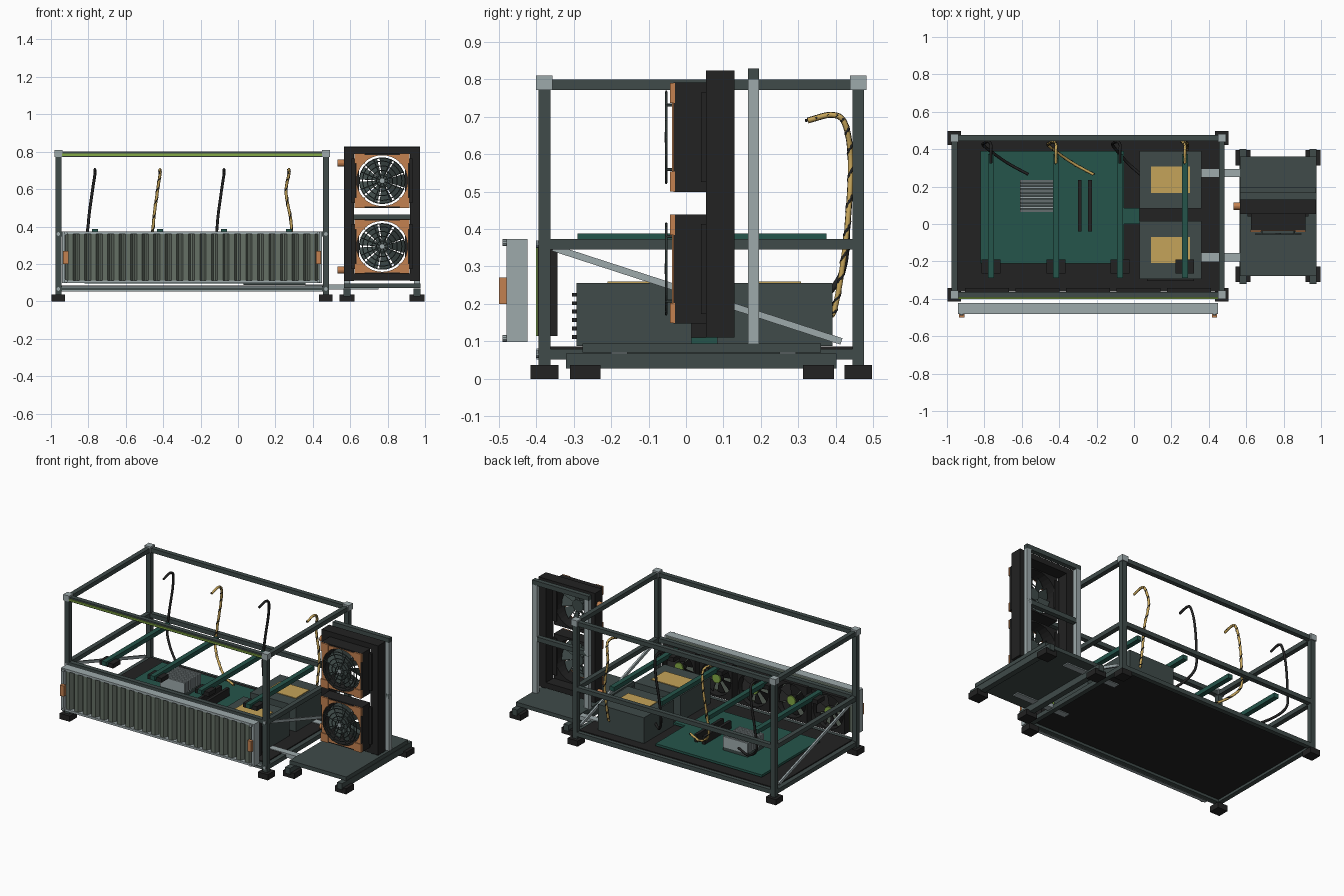
import bpy, bmesh, math
from mathutils import Vector, Matrix

old = bpy.data.objects.get("Cube")
if old:
    bpy.data.objects.remove(old, do_unlink=True)


def material(name, r, g, b):
    m = bpy.data.materials.new(name)
    m.use_nodes = True
    m.diffuse_color = (r, g, b, 1)
    node = next(n for n in m.node_tree.nodes if n.type == 'BSDF_PRINCIPLED')
    node.inputs["Base Color"].default_value = (r, g, b, 1)
    return m


iron = material("dark iron", .05, .07, .067)
black = material("black", .016, .016, .016)
steel = material("light steel", .34, .4, .41)
orange = material("copper orange", .55, .22, .08)
gold = material("gold", .56, .37, .1)
board = material("board green", .018, .09, .07)
sheet = material("grey green sheet", .13, .16, .13)
lime = material("lime", .23, .4, .06)


def finish(name, bm, mat):
    bmesh.ops.recalc_face_normals(bm, faces=bm.faces)
    mesh = bpy.data.meshes.new(name)
    bm.to_mesh(mesh)
    bm.free()
    mesh.materials.append(mat)
    ob = bpy.data.objects.new(name, mesh)
    bpy.context.collection.objects.link(ob)
    return ob


def box(name, mat, x, y, z):
    """Box from three (low, high) ranges."""
    bm = bmesh.new()
    bmesh.ops.create_cube(bm, size=1)
    for v in bm.verts:
        v.co = [r[0] if c < 0 else r[1] for c, r in zip(v.co, (x, y, z))]
    return finish(name, bm, mat)


def around(c, half):
    return (c - half, c + half)


def rod(name, mat, centre, axis, radius, length, sides=16):
    bm = bmesh.new()
    turn = Vector(axis).to_track_quat('Z', 'Y').to_matrix().to_4x4()
    bmesh.ops.create_cone(bm, cap_ends=True, segments=sides, radius1=radius, radius2=radius,
                          depth=length, matrix=Matrix.Translation(centre) @ turn)
    return finish(name, bm, mat)


def tube(name, mat, points, radius, closed=False):
    cu = bpy.data.curves.new(name, 'CURVE')
    cu.dimensions = '3D'
    cu.bevel_depth = radius
    cu.bevel_resolution = 1
    cu.use_fill_caps = True
    s = cu.splines.new('POLY')
    s.points.add(len(points) - 1)
    for p, co in zip(s.points, points):
        p.co = (*co, 1)
    s.use_cyclic_u = closed
    cu.materials.append(mat)
    ob = bpy.data.objects.new(name, cu)
    bpy.context.collection.objects.link(ob)
    return ob


def holed_plate(name, mat, cx, cz, half, radius, y0, y1, seg=32):
    """Square plate with a round hole, facing y."""
    bm = bmesh.new()
    rings = []
    for i in range(seg):
        a = math.tau * i / seg
        c, s = math.cos(a), math.sin(a)
        k = half / max(abs(c), abs(s))
        rings.append([bm.verts.new((cx + r * c, y, cz + r * s))
                      for r, y in ((k, y0), (k, y1), (radius, y1), (radius, y0))])
    for a, b in zip(rings, rings[1:] + rings[:1]):
        for j in range(4):
            n = (j + 1) % 4
            bm.faces.new((a[j], a[n], b[n], b[j]))
    return finish(name, bm, mat)


def circle(cx, y, cz, r, n=32):
    return [(cx + r * math.cos(math.tau * i / n), y, cz + r * math.sin(math.tau * i / n))
            for i in range(n)]


def rotor(name, mat, cx, y, cz, r, count=9):
    """Pitched fan blades around a hub."""
    bm = bmesh.new()
    for i in range(count):
        a, w = math.tau * i / count, .42 * math.tau / count
        corners = [(r * .25, -w, .01), (r, -w, .012), (r, 0, 0), (r, w, -.012), (r * .25, w, -.01)]
        bm.faces.new([bm.verts.new((cx + q * math.cos(a + t), y + d, cz + q * math.sin(a + t)))
                      for q, t, d in corners])
    ob = finish(name, bm, mat)
    ob.modifiers.new("thickness", 'SOLIDIFY').thickness = .003
    rod(name + "_hub", mat, (cx, y, cz), (0, 1, 0), r * .32, .03)


# Main open frame: posts, rails, corner blocks and feet
left, right, front, rear = -.96, .47, -.378, .46
for x in (left, right):
    for y in (front, rear):
        box("frame_post", iron, around(x, .016), around(y, .016), (.03, .8))
        box("corner_block", steel, around(x, .022), around(y, .022), (.772, .81))
        box("frame_foot", black, around(x, .036), around(y, .037), (0, .037))
    for z in (.066, .36, .786):
        box("side_rail", iron, around(x, .015), (front, rear), around(z, .014))
        rod("rail_screw", steel, (x, front - .018, z), (0, 1, 0), .01, .008, 10)
    # Diagonal side brace
    brace = box("side_brace", steel, around(0, .006), around(0, .405), around(0, .009))
    brace.location = (x, .03, .225)
    brace.rotation_euler.x = -math.atan2(.25, .77)
for y in (front, rear):
    for z in (.066, .36, .786):
        box("long_rail", iron, (left, right), around(y, .015), around(z, .014))
box("light_strip", lime, (-.94, .45), (-.401, -.393), (.778, .79))
for z in (.056, .077):
    box("front_rail_edge", steel, (-.94, .45), (-.399, -.392), around(z, .004))
box("deck", black, (-.945, .455), (-.362, .45), (.068, .086))

# Corrugated front panel
box("panel_back", sheet, (-.935, .44), (-.445, -.423), (.1, .37))
for z in (.105, .367):
    box("panel_edge", steel, (-.94, .45), (-.48, -.423), around(z, .007))
for x in (-.932, .442):
    box("panel_side", steel, around(x, .008), (-.48, -.423), (.098, .374))
bm = bmesh.new()
ribs, start, pitch = 22, -.922, .0616
edge = []
for i in range(ribs):
    for t, y in ((0, -.45), (.2, -.475), (.65, -.475), (.85, -.45)):
        edge.append((start + (i + t) * pitch, y))
cols = [[bm.verts.new((x, y, z)) for z in (.112, .36)] for x, y in edge]
for a, b in zip(cols, cols[1:]):
    bm.faces.new((a[0], b[0], b[1], a[1]))
finish("panel_ribs", bm, sheet)
for x in (-.921, .431):
    box("panel_handle", orange, around(x, .014), (-.5, -.478), (.2, .27))
    for z in (.108, .364):
        rod("panel_screw", steel, (x, -.484, z), (0, 1, 0), .009, .012, 10)

# Row of intake fans behind the panel
for i in range(5):
    x, z = -.245 + (i - 2) * .27, .232
    holed_plate("intake_fan_housing", black, x, z, .118, .108, -.396, -.343)
    holed_plate("intake_fan_rim", lime, x, z, .118, .11, -.401, -.396)
    rotor("intake_fan_rotor", black, x, -.37, z, .1, 7)
    rod("intake_fan_cap", lime, (x, -.35, z), (0, 1, 0), .03, .008)

# Circuit board, heat sink and memory
box("circuit_board", board, (-.82, -.053), (-.21, .39), (.095, .11))
box("circuit_board_tab", board, (-.053, .03), (0, .085), (.095, .11))
box("heat_sink_base", iron, (-.61, -.43), (.065, .235), (.11, .135))
for i in range(10):
    box("heat_sink_fin", steel, (-.61, -.43), around(.07 + i * .0178, .005), (.13, .2))
for x in (-.29, -.235):
    box("memory_stick", black, around(x, .01), (-.04, .235), (.11, .16))

# Power supplies
for y in (-.139, .237):
    box("power_supply", iron, (.03, .36), around(y, .154), (.088, .256))
    box("power_supply_label", gold, (.09, .3), around(y, .07), (.256, .26))
for i in range(6):
    box("power_supply_vent", black, (.07, .32), (-.305, -.29), around(.112 + i * .0225, .005))


def smooth_path(keys, steps=12):
    """Catmull-Rom interpolation through key points."""
    k = [Vector(p) for p in keys]
    k = [k[0] * 2 - k[1]] + k + [k[-1] * 2 - k[-2]]
    out = []
    for a, b, c, d in zip(k, k[1:], k[2:], k[3:]):
        for i in range(steps):
            t = i / steps
            out.append(.5 * (2 * b + (c - a) * t + (2 * a - 5 * b + 4 * c - d) * t * t
                             + (3 * b - a - 3 * c + d) * t ** 3))
    return out + [k[-2]]


# Card mounting bars and their hooked cables
for i, x in enumerate((-.765, -.417, -.075, .272)):
    box("card_bar", board, around(x, .016), (-.29, .375), (.36, .388))
    box("card_socket", black, around(x, .05), (-.265, -.19), (.346, .374))
    sx = min(.035, x + .2) if x < 0 else x + .01
    bend = x - .035 if x < 0 else x + .012
    path = smooth_path([(sx, .265 if x < 0 else .38, .17),
                        (sx * .5 + bend * .5, .33 if x < 0 else .395, .18),
                        (bend, .415, .28), (bend, .432, .42), (x - .015, .44, .58),
                        (x, .425, .68), (x, .39, .705), (x, .325, .69)])
    tube("cable", gold if i % 2 else black, path, .008)
    if i % 2:
        twist = [p + Vector((math.cos(n * 1.1), math.sin(n * 1.1), 0)) * .006
                 for n, p in enumerate(path)]
        tube("cable_braid", black, twist, .004)

# Side platform with feet and linking bars
box("platform", iron, (.567, .975), (-.277, .36), (.07, .095))
for x in (.583, .957):
    box("platform_runner", iron, around(x, .018), (-.32, .402), (.027, .068))
    for y in (-.269, .354):
        box("platform_foot", black, around(x, .04), around(y, .041), (0, .037))
    # Rear stand of the cooling tower
    box("tower_post", steel, around(x, .017), (.165, .195), (.09, .8))
for z in (.814, .45):
    box("tower_crossbar", iron, (.566, .974), (.165, .195), around(z, .015))
for y in (-.178, .272):
    box("link_bar", steel, (.36, .75), around(y, .022), (.063, .09))

# Cooling tower frame
for x in (.593, .947):
    box("tower_side", black, around(x, .027), (.053, .13), (.11, .823))
for z in (.13, .806):
    box("tower_end", black, (.566, .974), (.053, .13), around(z, .018))
for z in (.168, .74):
    rod("hose_fitting", orange, (.555, .095, z), (1, 0, 0), .019, .045)

# Two large tower fans with copper rims and wire guards
cx = .771
for cz in (.2935, .645):
    holed_plate("tower_fan_housing", black, cx, cz, .146, .138, -.034, .053)
    holed_plate("tower_fan_rim", orange, cx, cz, .138, .136, -.038, -.034)
    for sx in (-1, 1):
        box("tower_fan_bracket", black, around(cx + sx * .143, .02), (.04, .06), around(cz, .12))
        for sz in (-1, 1):
            box("fan_corner_pad", orange, around(cx + sx * .12, .027), (-.043, -.03),
                around(cz + sz * .118, .027))
    rotor("tower_fan_rotor", iron, cx, 0, cz, .122)
    for r in (.03, .055, .08, .105, .122):
        tube("guard_ring", iron, circle(cx, -.053, cz, r), .003, True)
    for i in range(4):
        a = math.pi * (i + .5) / 4
        rod("guard_spoke", iron, (cx, -.053, cz), (math.cos(a), 0, math.sin(a)), .003, .25, 6)
    rod("guard_cap", steel, (cx, -.053, cz), (0, 1, 0), .014, .008)
    for i in range(4):
        a = math.pi * (i + .5) / 2
        rod("guard_standoff", iron, (cx + .122 * math.cos(a), -.04, cz + .122 * math.sin(a)),
            (0, 1, 0), .004, .03, 6)
